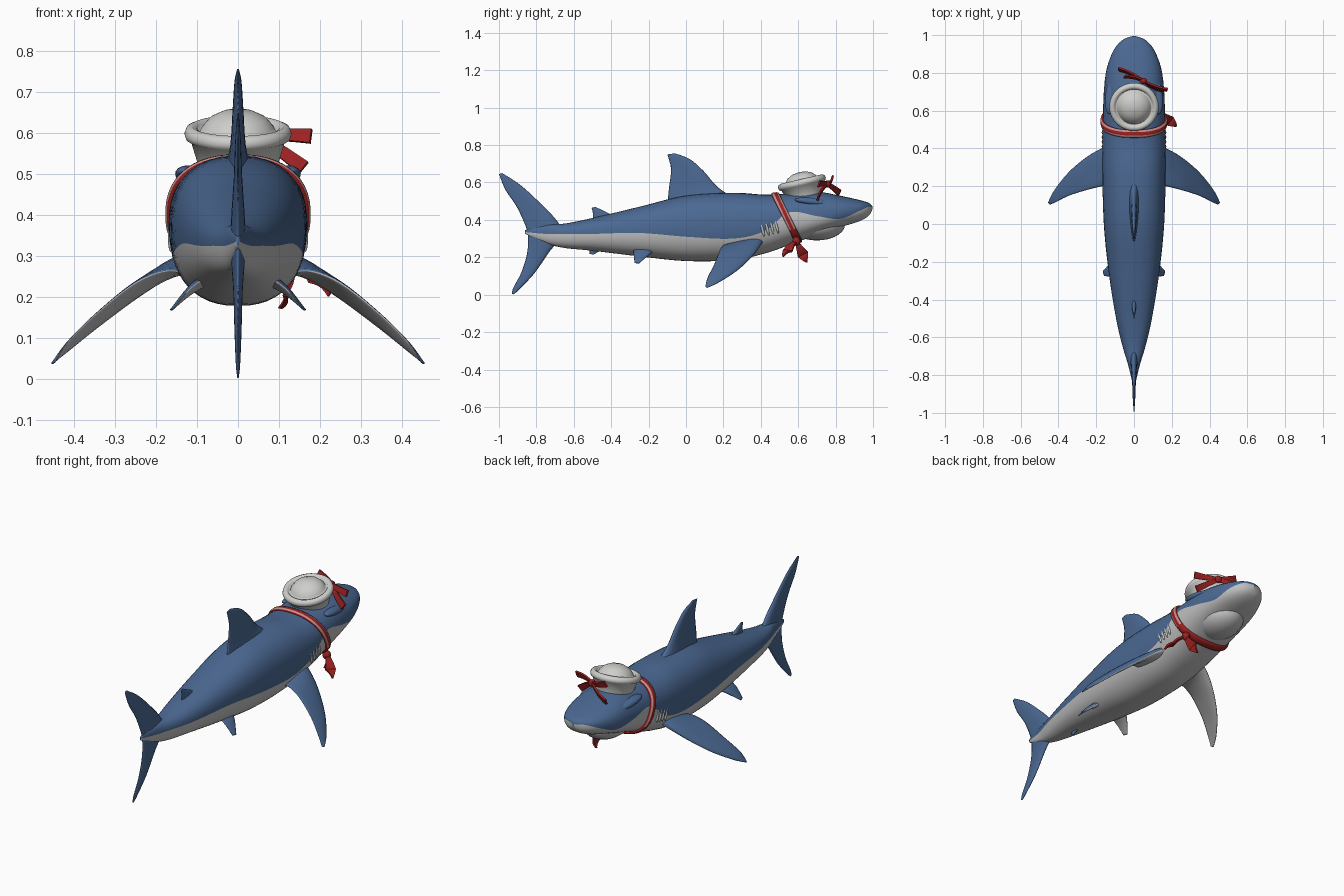
import bpy, bmesh, math
from mathutils import Vector

cube = bpy.data.objects.get("Cube")
if cube:
    bpy.data.objects.remove(cube, do_unlink=True)


def material(name, r, g, b):
    mat = bpy.data.materials.new(name)
    mat.use_nodes = True
    mat.diffuse_color = (r, g, b, 1)
    shader = mat.node_tree.nodes["Principled BSDF"]
    shader.inputs["Base Color"].default_value = (r, g, b, 1)
    shader.inputs["Roughness"].default_value = .7
    return mat


BLUE = material("ocean blue", .07, .14, .29)
WHITE = material("belly grey", .52, .52, .52)
HAT = material("hat white", .62, .62, .6)
RED = material("scarf red", .33, .015, .015)
PINK = material("scarf pink", .55, .27, .26)


def loft(name, rings, mats, pick=lambda i, j: 0, smooth=True, caps=True, wrap=False):
    """Skin closed rings of points; pick(ring, segment) gives the material slot."""
    bm = bmesh.new()
    rows = [[bm.verts.new(p) for p in ring] for ring in rings]
    n = len(rows[0])
    for i in range(len(rows) if wrap else len(rows) - 1):
        a, b = rows[i], rows[(i + 1) % len(rows)]
        for j in range(n):
            k = (j + 1) % n
            bm.faces.new((a[j], a[k], b[k], b[j])).material_index = pick(i, j)
    if caps and not wrap:
        bm.faces.new(rows[0])
        bm.faces.new(rows[-1])
    bmesh.ops.recalc_face_normals(bm, faces=bm.faces)
    mesh = bpy.data.meshes.new(name)
    bm.to_mesh(mesh)
    bm.free()
    for mat in mats:
        mesh.materials.append(mat)
    if smooth:
        mesh.shade_smooth()
    obj = bpy.data.objects.new(name, mesh)
    bpy.context.collection.objects.link(obj)
    return obj


def ellipsoid(name, centre, radii, mat, turn=(0, 0, 0)):
    bpy.ops.mesh.primitive_uv_sphere_add(segments=24, ring_count=14, location=centre, rotation=turn)
    obj = bpy.context.object
    obj.name, obj.scale = name, radii
    obj.data.materials.append(mat)
    obj.data.shade_smooth()
    return obj


def spline(rows, u):
    """Smooth blend through the rows at position u."""
    last = len(rows) - 1
    i = min(int(u), last - 1)
    t = u - i
    quad = zip(rows[max(i - 1, 0)], rows[i], rows[i + 1], rows[min(i + 2, last)])
    return [b + t / 2 * (c - a + t * (2*a - 5*b + 4*c - d + t * (3*(b - c) + d - a)))
            for a, b, c, d in quad]


# Body stations: y, top, bottom, colour line, half width, widest height
STATIONS = [
    (-.86, .345, .325, .335, .004, .335),
    (-.75, .375, .275, .325, .03, .33),
    (-.65, .38, .25, .325, .06, .325),
    (-.5, .41, .235, .325, .095, .33),
    (-.25, .47, .205, .33, .135, .345),
    (0, .53, .18, .31, .16, .36),
    (.25, .545, .185, .3, .168, .37),
    (.42, .535, .22, .34, .168, .385),
    (.55, .54, .265, .44, .165, .4),
    (.7, .55, .32, .42, .16, .42),
    (.82, .53, .36, .405, .145, .44),
    (.92, .508, .39, .445, .108, .455),
    (.975, .492, .42, .47, .06, .46),
    (.996, .475, .455, .468, .004, .465)]
POWER = .85
HALF = 10


def section_point(station, angle):
    y, top, bottom, line, width, mid = station
    s, c = math.sin(angle), max(math.cos(angle), 0)
    reach = top - mid if s > 0 else mid - bottom
    return Vector((width * c ** POWER, y, mid + math.copysign(abs(s) ** POWER, s) * reach))


def body_ring(station):
    y, top, bottom, line, width, mid = station
    part = (line - mid) / (top - mid if line > mid else mid - bottom)
    split = math.copysign(math.asin(min(abs(part), .95) ** (1 / POWER)), part)
    quarter = math.pi / 2
    angles = [-quarter + (split + quarter) * k / HALF for k in range(HALF)]
    angles += [split + (quarter - split) * k / HALF for k in range(HALF + 1)]
    side = [section_point(station, a) for a in angles]
    return side + [Vector((-p.x, p.y, p.z)) for p in side[-2:0:-1]]


STEPS = 6
rings = [body_ring(spline(STATIONS, k / STEPS)) for k in range((len(STATIONS) - 1) * STEPS + 1)]
loft("body", rings, [BLUE, WHITE], lambda i, j: int(j < HALF or j >= 3 * HALF))

# Lower jaw, brow ridges and gill folds
ellipsoid("lower_jaw", (0, .7, .375), (.118, .15, .085), WHITE)
for side, label in ((1, "left"), (-1, "right")):
    ellipsoid("brow_" + label, (side * .115, .69, .495), (.035, .11, .022), BLUE, (-.12, 0, side * .15))
    for k in range(4):
        ellipsoid(f"gill_{label}_{k}", (side * .164, .41 + k * .025, .345 + k * .006),
                  (.007, .007, .036), WHITE, (.25, 0, 0))


def fin(name, sections, under=BLUE, side=1):
    """Lens-shaped fin; sections hold leading point, trailing point, half thickness."""
    first, last = sections[0], sections[-1]
    span = Vector(last[:3]) + Vector(last[3:6]) - Vector(first[:3]) - Vector(first[3:6])
    rings, count = [], 16
    for k in range((len(sections) - 1) * 5 + 1):
        row = spline(sections, k / 5)
        lead, trail, thick = Vector(row[:3]), Vector(row[3:6]), row[6]
        normal = (lead - trail).cross(span).normalized()
        ring = []
        for j in range(count):
            a = math.tau * j / count
            p = trail.lerp(lead, .5 + math.cos(a) / 2)
            p += normal * thick * math.sin(a) * (.8 + .35 * math.cos(a))
            ring.append((p.x * side, p.y, p.z))
        rings.append(ring)
    loft(name, rings, [BLUE, under], lambda i, j: int(j < count // 2))


def upright(rows):
    """Place (lead y, lead z, trail y, trail z, thickness) on the midline."""
    return [(0, a, b, 0, c, d, t) for a, b, c, d, t in rows]


# Fins on the midline
fin("dorsal_fin", upright([
    (.27, .51, -.1, .47, .04), (.17, .575, -.092, .56, .022), (.095, .66, -.08, .665, .015),
    (.02, .725, -.092, .725, .01), (-.06, .756, -.1, .75, .003)]))
fin("rear_dorsal_fin", upright([
    (-.36, .41, -.5, .385, .016), (-.44, .448, -.498, .435, .009), (-.485, .47, -.505, .464, .003)]))
fin("anal_fin", upright([
    (-.42, .26, -.52, .265, .014), (-.46, .235, -.515, .24, .008), (-.495, .214, -.515, .218, .003)]))
fin("tail_fin", upright([
    (-.983, .65, -1, .645, .002), (-.89, .59, -.965, .56, .008), (-.79, .5, -.905, .47, .012),
    (-.69, .395, -.855, .36, .02), (-.66, .32, -.845, .3, .022), (-.73, .23, -.85, .22, .014),
    (-.81, .115, -.88, .12, .01), (-.89, .03, -.922, .04, .006), (-.92, .002, -.932, .006, .002)]))

# Paired fins
for side, label in ((1, "left"), (-1, "right")):
    fin("pectoral_fin_" + label, [
        (.11, .42, .3, .11, .21, .25, .035), (.17, .4, .265, .17, .2, .265, .025),
        (.25, .355, .205, .25, .18, .235, .018), (.345, .275, .13, .345, .15, .16, .013),
        (.42, .18, .068, .415, .115, .09, .009), (.455, .115, .038, .445, .103, .042, .003)],
        WHITE, side)
    fin("pelvic_fin_" + label, [
        (.06, -.15, .25, .06, -.28, .26, .02), (.115, -.195, .215, .115, -.28, .222, .012),
        (.165, -.25, .168, .158, -.275, .17, .003)], WHITE, side)

# Sailor hat: flared cuff, rolled rim and domed crown
profile = [(.09, -.075), (.1, -.045), (.115, .005), (.127, .012), (.131, .024), (.126, .038),
           (.113, .044), (.1, .038), (.095, .024), (.088, .04), (.068, .063), (.04, .077), (.004, .083)]
turns = [math.tau * k / 40 for k in range(40)]
hat = loft("sailor_hat", [[(r * math.cos(a), r * math.sin(a), z) for a in turns] for r, z in profile], [HAT])
hat.location = (0, .625, .575)
hat.rotation_euler.x = math.radians(13)


# Neck scarf that follows the body on a slanted plane
def scarf_point(angle, shift, swell):
    p = Vector((0, .5, .4))
    for _ in range(10):
        y = .48 + (.53 - p.z) * .5 + shift
        low, high = 0, len(STATIONS) - 1
        for _ in range(24):
            u = (low + high) / 2
            low, high = (u, high) if spline(STATIONS, u)[0] < y else (low, u)
        station = spline(STATIONS, low)
        p = section_point(station, math.asin(math.sin(angle)))
    centre = Vector((0, p.y, station[5]))
    p.x = math.copysign(p.x, math.cos(angle))
    return p + (p - centre).normalized() * swell


bands = [(-.022, -.004), (-.02, .008), (-.009, .012), (.009, .012), (.02, .008), (.022, -.004)]
loops = [[scarf_point(math.tau * (k + .5) / 48, shift, swell) for shift, swell in bands] for k in range(48)]
loft("neck_scarf", loops, [RED, PINK],
     lambda i, j: int(j in (1, 3) and loops[i][0].z > .34), wrap=True)


def ribbon(name, start, end, wide, wide_end, across):
    """Flat strip with a slight bow, wider or narrower at its far end."""
    start, end, across = Vector(start), Vector(end), Vector(across).normalized()
    face = (end - start).cross(across).normalized()
    across = face.cross(end - start).normalized()
    rings = []
    for k in range(6):
        t = k / 5
        mid = start.lerp(end, t) + face * .008 * math.sin(math.pi * t)
        w = across * (wide + (wide_end - wide) * t)
        rings.append([mid + w + face * .005, mid - w + face * .005, mid - w - face * .005, mid + w - face * .005])
    loft(name, rings, [RED], smooth=False)


# Knot and tails of the scarf
knot = (.135, .59, .285)
ellipsoid("scarf_knot", knot, (.022, .022, .024), RED)
for k, (end, wide) in enumerate([((.115, .625, .215), .03), ((.19, .545, .235), .028)]):
    tip = Vector(end) + (Vector(end) - Vector(knot)) * .6
    ribbon(f"scarf_tail_{k}", knot, end, .008, wide, (0, 1, .3))
    ribbon(f"scarf_tip_{k}", end, tip, wide, .003, (0, 1, .3))

# Bow on the front of the hat
bow = (.05, .757, .592)
ellipsoid("hat_bow_knot", bow, (.02, .016, .02), RED)
for k, end in enumerate([(.178, .71, .592), (-.08, .82, .545), (.16, .705, .515), (-.05, .78, .622)]):
    ribbon(f"hat_bow_strip_{k}", bow, end, .011, .018, (0, .4, 1))
